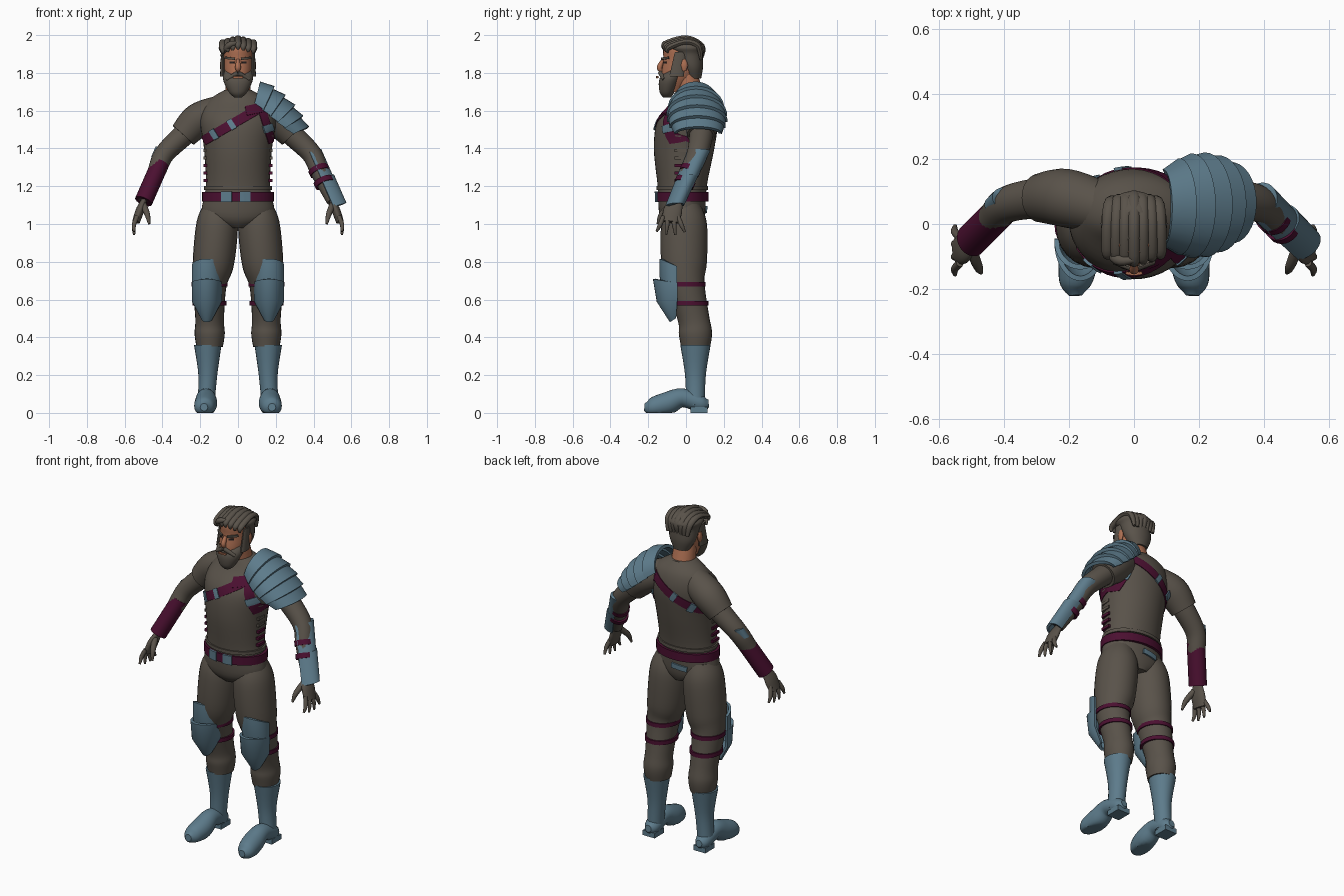
import bpy, bmesh, math
from mathutils import Vector
from mathutils.bvhtree import BVHTree

cube = bpy.data.objects.get("Cube")
if cube:
    bpy.data.objects.remove(cube, do_unlink=True)


def material(name, *colour):
    mat = bpy.data.materials.new(name)
    mat.use_nodes = True
    mat.diffuse_color = (*colour, 1)
    mat.node_tree.nodes["Principled BSDF"].inputs["Base Color"].default_value = (*colour, 1)
    return mat


CLOTH = material("grey brown cloth", .1, .085, .068)
STEEL = material("blue steel", .11, .2, .26)
LEATHER = material("maroon leather", .07, .005, .03)
SKIN = material("skin", .42, .16, .085)
DARK = material("dark eyes", .02, .015, .015)
X, Y, Z = Vector((1, 0, 0)), Vector((0, 1, 0)), Vector((0, 0, 1))
SIDES = (-1, 1)


def finish(name, bm, mat):
    """Turn a bmesh into a named, smooth shaded object."""
    bmesh.ops.recalc_face_normals(bm, faces=bm.faces[:])
    mesh = bpy.data.meshes.new(name)
    bm.to_mesh(mesh)
    bm.free()
    mesh.materials.append(mat)
    obj = bpy.data.objects.new(name, mesh)
    bpy.context.collection.objects.link(obj)
    for other in bpy.context.selected_objects:
        other.select_set(False)
    obj.select_set(True)
    bpy.context.view_layer.objects.active = obj
    bpy.ops.object.shade_smooth_by_angle(angle=math.radians(40))
    return obj


def spline(points, sub):
    """Smooth interpolation through points of any dimension."""
    p = [Vector(q) for q in (points[0], *points, points[-1])]
    out = []
    for before, start, end, after in zip(p, p[1:], p[2:], p[3:]):
        leave, arrive = (end - before) / 2, (after - start) / 2
        for k in range(sub):
            t = k / sub
            ease = t * t * (3 - 2 * t)
            out.append(start.lerp(end, ease) + leave * (t * (1 - t) ** 2) - arrive * (t * t * (1 - t)))
    return out + [p[-1]]


def skin_rows(bm, rows, closed):
    verts = [[bm.verts.new(co) for co in row] for row in rows]
    count = len(rows[0])
    for row, following in zip(verts, verts[1:]):
        for i in range(count if closed else count - 1):
            j = (i + 1) % count
            bm.faces.new((row[i], row[j], following[j], following[i]))
    return verts


def shell(name, rows, mat, thick):
    """Open sheet through rows of points, given a thickness."""
    bm = bmesh.new()
    skin_rows(bm, rows, False)
    bmesh.ops.recalc_face_normals(bm, faces=bm.faces[:])
    bmesh.ops.solidify(bm, geom=bm.faces[:], thickness=thick)
    return finish(name, bm, mat)


def loft(name, rings, mat, ref=None, side=1, n=24, sub=5):
    """Closed body through rings (x, y, z, radius, radius); ref orients rings along the path."""
    rings = spline(rings, sub)
    centres = [Vector(ring[:3]) for ring in rings]
    rows = []
    for i, ring in enumerate(rings):
        u, v = X, Y
        if ref:
            along = (centres[min(i + 1, len(rings) - 1)] - centres[max(i - 1, 0)]).normalized()
            u = (ref - along * ref.dot(along)).normalized()
            v = along.cross(u)
        row = []
        for k in range(n):
            turn = math.tau * k / n
            co = centres[i] + u * (ring[3] * math.cos(turn)) + v * (ring[4] * math.sin(turn))
            row.append((co.x * side, co.y, max(co.z, 0)))
        rows.append(row)
    bm = bmesh.new()
    verts = skin_rows(bm, rows, True)
    bm.faces.new(verts[0])
    bm.faces.new(verts[-1])
    return finish(name, bm, mat)


def column(name, rows, mat, x=0, **options):
    """Upright loft through rows (y, z, half width, half depth)."""
    return loft(name, [(x, *row) for row in rows], mat, **options)


def tube(name, points, mat, ref=Y, flat=1, **options):
    """Limb through points (x, y, z, radius)."""
    return loft(name, [(*point, point[-1] * flat) for point in points], mat, ref, **options)


def plate(name, arcs, mat, side=1, span=95, thick=.015):
    """Curved armour plate across arcs (centre, vector to the crown, vector to the edge)."""
    rows = []
    for centre, crown, edge in arcs:
        turns = [math.radians(span * (k / 8 - 1)) for k in range(17)]
        points = [centre + crown * math.cos(a) + edge * math.sin(a) for a in turns]
        rows.append([(p.x * side, p.y, p.z) for p in points])
    shell(name, rows, mat, thick)


def box(name, centre, size, mat):
    bm = bmesh.new()
    bmesh.ops.create_cube(bm, size=1)
    bmesh.ops.scale(bm, vec=size, verts=bm.verts)
    bmesh.ops.translate(bm, vec=centre, verts=bm.verts)
    finish(name, bm, mat)


def tree(obj):
    mesh = obj.data
    return BVHTree.FromPolygons([v.co for v in mesh.vertices], [p.vertices[:] for p in mesh.polygons])


def strap(name, bvh, start, end, width, mat, face=-1, lift=.005):
    """Band laid on a body from start to end, both (x, z); face -1 is the front."""
    start, end = Vector(start), Vector(end)
    across = (end - start).orthogonal().normalized() * width / 2
    rows = []
    for k in range(15):
        row = []
        for offset in (-1, 0, 1):
            p = start.lerp(end, k / 14) + across * offset
            spot = bvh.ray_cast(Vector((p.x, face, p.y)), Y * -face)[0]
            if spot is None:
                spot = bvh.find_nearest(Vector((p.x, 0, p.y)))[0]
            row.append(spot + Vector((spot.x, spot.y, 0)).normalized() * lift)
        rows.append(row)
    shell(name, rows, mat, .009)


# Torso, hips and belt
torso = column("torso", [(-.01, .98, .07, .09), (-.02, 1.04, .19, .12), (-.02, 1.2, .17, .13),
                         (-.01, 1.4, .18, .16), (.01, 1.55, .2, .16), (.04, 1.65, .16, .11),
                         (.03, 1.71, .07, .07)], CLOTH, n=40)
column("belt", [(-.02, z, .19, .14) for z in (1.12, 1.17)], LEATHER, n=40, sub=1)
column("shirt_hem", [(-.02, z, .18, .137) for z in (1.18, 1.2)], CLOTH, n=40, sub=1)
body = tree(torso)
for x in (-.08, .01):
    strap("belt_buckle", body, (x, 1.145), (x + .05, 1.145), .055, STEEL, lift=.018)
strap("back_plate", body, (-.07, 1.07), (.02, 1.08), .03, STEEL, face=1, lift=.01)

# Chest and back harness
for face in SIDES:
    low, high = Vector((-.18, 1.44)), Vector((.12, 1.62))
    armpit = Vector((.18, 1.43))
    strap("sash", body, low, high, .05, LEATHER, face)
    strap("side_strap", body, high, armpit, .04, LEATHER, face)
    for t in (.15, .45):
        strap("sash_buckle", body, low.lerp(high, t), low.lerp(high, t + .08), .055, STEEL, face, lift=.01)
    strap("side_buckle", body, high.lerp(armpit, .5), high.lerp(armpit, .7), .05, STEEL, face, lift=.01)
strap("shoulder_patch", body, (.04, 1.6), (.13, 1.62), .05, LEATHER, lift=.007)

# Lacing down both sides of the shirt
for side in SIDES:
    for k in range(5):
        box("side_lace", (side * .172, -.03, 1.23 + k * .04), (.02, .06, .016), LEATHER if k < 3 else CLOTH)

# Legs, boots and knee armour
for side in SIDES:
    tube("leg", [(.1, -.01, 1.1, .08), (.11, -.01, 1, .11), (.13, -.01, .8, .11), (.15, 0, .68, .09),
                 (.15, .04, .5, .076), (.15, .05, .42, .08), (.15, .05, .35, .07)], CLOTH, X, 1.1, side=side)
    for y, z, radius in ((0, .68, .095), (.02, .58, .09)):
        column("knee_strap", [(y, z + d, radius, radius * 1.1) for d in (-.012, .012)], LEATHER, .15,
               side=side, sub=1)
    tube("boot_shaft", [(.16, .05, .36, .073), (.16, .05, .2, .05), (.17, .05, .04, .045)],
         STEEL, X, 1.1, side=side)
    tube("boot_foot", [(.17, .12, .05, .02), (.17, .08, .05, .045), (.17, -.02, .08, .05), (.17, -.1, .05, .06),
                       (.18, -.18, .03, .05), (.18, -.22, .03, .02)], STEEL, X, side=side)
    box("boot_heel", (side * .17, .07, .015), (.08, .09, .03), STEEL)
    for name, rows in (("upper_knee_plate", [(.78, .085, .08), (.7, .085, .08), (.6, .05, .075)]),
                       ("lower_knee_plate", [(.69, .12, .08), (.59, .1, .08), (.5, .03, .03)])):
        plate(name, [(Vector((.165, -.055, z)), Vector((0, -depth, (z - .6) * .2)), X * half)
                     for z, depth, half in rows], STEEL, side)

# Arms, sleeves and hands
ELBOW, WRIST = Vector((.39, .06, 1.37)), Vector((.5, -.05, 1.12))


def forearm(t):
    return ELBOW.lerp(WRIST, t)


for side in SIDES:
    tube("arm", [(.2, .08, 1.56, .07), (.29, .08, 1.47, .063), (*forearm(0), .056), (*forearm(.4), .05),
                 (*WRIST, .032)], CLOTH, flat=.95, side=side)
    tube("sleeve", [(.1, .05, 1.6, .08), (.21, .08, 1.55, .09), (.29, .08, 1.47, .075)], CLOTH, side=side)
    tube("palm", [(*WRIST, .035), (.52, -.07, 1.07, .05), (.54, -.08, 1.01, .045)], CLOTH, flat=.45, side=side)
    for k in range(4):
        root = Vector((.535, -.12 + k * .026, 1.04))
        fan = (k - 1.5) * .012
        knuckle = root + Vector((.016, fan, -.045))
        tip = root + Vector((.015, fan * 2, -.08 - .02 * math.sin(k)))
        tube("finger", [(*root, .012), (*knuckle, .012), (*tip, .006)], CLOTH, side=side, n=10)
    tube("thumb", [(.5, -.08, 1.1, .018), (.48, -.13, 1.05, .015), (.47, -.15, 1, .006)], CLOTH, side=side, n=10)

# Right leather bracer with elbow plate
OUT = Vector((.9, .2, .25))
tube("right_bracer", [(*forearm(t), .053) for t in (.2, .5, 1)], LEATHER, flat=.9, side=-1)
plate("right_elbow_plate", [(forearm(t), OUT * .063, Y * .04) for t in (-.1, .12)], STEEL, -1, 70)

# Left forearm armour
for t in (.35, .6):
    tube("forearm_strap", [(*forearm(t + d), .054) for d in (-.05, .05)], LEATHER, sub=1)
for name, begin, end, radius in (("upper_forearm_plate", -.05, .7, .062), ("lower_forearm_plate", .5, 1.1, .07)):
    plate(name, [(forearm(t), OUT * radius, Y * (.06 - .01 * t)) for t in (begin, (begin + end) / 2, end)], STEEL)

# Layered shoulder armour: each plate flares over the next, turning from up to outward
edges = []
for k in range(6):
    t = k / 5
    centre = Vector((.1, .05, 1.65)).lerp(Vector((.3, .065, 1.48)), t)
    tilt = math.radians(75 - 50 * t)
    crown = Vector((math.cos(tilt), 0, math.sin(tilt))) * (.12 + .08 * t * (1 - t) - .035 * t)
    edges.append((centre, crown, Y * (.125 + .15 * t * (1 - t))))
for (centre, crown, edge), outer in zip(edges, edges[1:]):
    tucked = (centre - X * .01, crown * .9, edge * .94)
    plate("shoulder_plate", [tucked, outer], STEEL, thick=.018)

# Neck, head and face
column("neck", [(.03, 1.67, .07, .07), (0, 1.8, .06, .06)], SKIN)
head = column("head", [(-.06, 1.7, .03, .04), (-.04, 1.78, .07, .09), (-.02, 1.87, .08, .1),
                       (-.02, 1.93, .08, .1), (-.02, 1.97, .06, .07)], SKIN)
skull = tree(head)
tube("nose", [(0, -.12, 1.87, .009), (0, -.14, 1.83, .015), (0, -.13, 1.81, .01)], SKIN, X, n=12)
for side in SIDES:
    strap("eye", skull, (side * .02, 1.855), (side * .045, 1.855), .01, DARK, lift=.002)
    strap("eyebrow", skull, (side * .015, 1.874), (side * .06, 1.88), .012, CLOTH)
    column("ear", [(-.01, 1.81, .006, .01), (-.01, 1.84, .01, .02), (-.01, 1.87, .006, .01)], SKIN, .086,
           side=side, n=12)
    tube("moustache", [(0, -.135, 1.8, .013), (.06, -.115, 1.765, .01)], CLOTH, Z, side=side, n=12)
    column("sideburn", [(-.03, 1.91, .01, .03), (-.05, 1.78, .015, .04)], CLOTH, .08, side=side, n=14)
strap("lip", skull, (-.02, 1.778), (.02, 1.778), .01, SKIN, lift=.02)

# Beard and swept hair
column("beard", [(-.1, 1.67, .02, .02), (-.1, 1.7, .05, .04), (-.08, 1.77, .08, .06), (-.04, 1.83, .07, .05)], CLOTH)
column("hair", [(.04, 1.77, .05, .04), (.03, 1.83, .08, .06), (.01, 1.9, .09, .08), (0, 1.94, .1, .1),
                (0, 1.985, .04, .05)], CLOTH)
for k in range(-3, 4):
    x, dip = k * .027, abs(k) * .007
    tube("hair_lock", [(x, dip - .12, 1.925 - dip, .006), (x, dip - .11, 1.955 - dip, .018),
                       (x, 0, 1.985 - dip, .018), (x * .9, .085 - dip, 1.94, .02), (x * .8, .08, 1.87, .01)],
         CLOTH, X, .8, n=10)
tube("forelock", [(0, -.11, 1.96, .01), (-.05, -.11, 1.945, .017), (-.09, -.07, 1.89, .005)], CLOTH, n=10)
